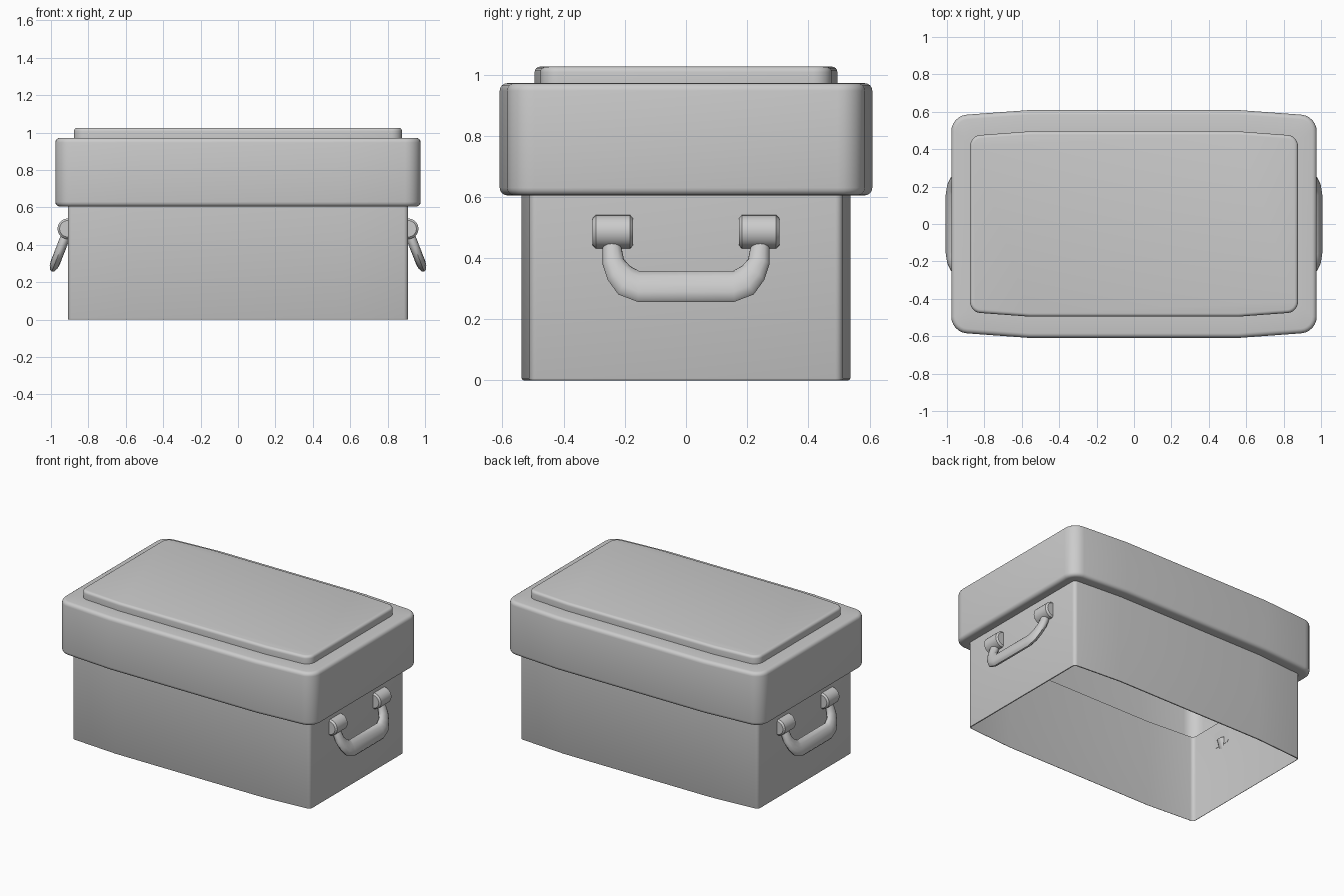
import bpy
from math import sin, cos, pi, atan, sqrt
from mathutils import Vector

if "Cube" in bpy.data.objects:
    bpy.data.objects.remove(bpy.data.objects["Cube"])

SLOPE, BREAK = 0.0735, 0.56   # long sides bow: flat middle, tapering ends


def make_object(name, verts, faces, angle=0.6):
    mesh = bpy.data.meshes.new(name)
    mesh.from_pydata(verts, [], faces)
    ob = bpy.data.objects.new(name, mesh)
    bpy.context.collection.objects.link(ob)
    bpy.ops.object.select_all(action='DESELECT')
    ob.select_set(True)
    bpy.context.view_layer.objects.active = ob
    bpy.ops.object.shade_smooth_by_angle(angle=angle)
    return ob


def outline(hx, hy, r, z, inset=0.0, seg=6):
    """Bowed rectangle with rounded corners, counter-clockwise."""
    hx, hy, r = hx - inset, hy - inset, max(r - inset, 0.006)
    cx = hx - r
    cy = hy - SLOPE * (cx - BREAK) - r * sqrt(1 + SLOPE ** 2)
    end = pi / 2 - atan(SLOPE)
    q = [(cx + r * cos(end * i / seg), cy + r * sin(end * i / seg)) for i in range(seg + 1)]
    q.append((BREAK, hy))
    q += [(-x, y) for x, y in reversed(q)]
    q += [(-x, -y) for x, y in q]
    return [(x, y, z) for x, y in q]


def loft(name, rings, cap_start=False, cap_end=False, angle=0.6):
    n = len(rings[0])
    verts = [p for ring in rings for p in ring]
    faces = [(k * n + i, k * n + (i + 1) % n, (k + 1) * n + (i + 1) % n, (k + 1) * n + i)
             for k in range(len(rings) - 1) for i in range(n)]
    if cap_start:
        faces.append(tuple(reversed(range(n))))
    if cap_end:
        faces.append(tuple(range(len(verts) - n, len(verts))))
    return make_object(name, verts, faces, angle)


def rounded(shape, z, b, top, seg=4):
    """Rings of a rounded edge reaching height z."""
    out = []
    for i in range(seg + 1):
        a = pi / 2 * i / seg
        if top:
            out.append(outline(*shape, z - b + b * sin(a), b * (1 - cos(a))))
        else:
            out.append(outline(*shape, z + b - b * cos(a), b * (1 - sin(a))))
    return out


def mirror(ob, y=False):
    m = ob.modifiers.new("mirror", 'MIRROR')
    m.use_axis = (True, y, False)
    m.use_mirror_merge = False


body = (0.91, 0.537, 0.025)
lid = (0.977, 0.609, 0.09)
panel = (0.877, 0.495, 0.06)

# Body walls, open underneath
loft("body", rounded(body, 0.0, 0.007, False, 2) + [outline(*body, 0.605)])

# Hollow lid with a flange to the body
loft("lid", [outline(*body, 0.605)] + rounded(lid, 0.605, 0.025, False)
     + rounded(lid, 0.972, 0.025, True) + [outline(*panel, 0.972)])

# Raised panel on the lid
loft("top_panel", [outline(*panel, 0.972)] + rounded(panel, 1.026, 0.018, True), cap_end=True)

# Handle brackets: half-round knuckles against the end walls
R, zc = 0.055, 0.486
rings = []
for y, s in ((0.173, 0.8), (0.183, 1.0), (0.295, 1.0), (0.305, 0.8)):
    arc = [(0.91 + R * s * cos(a), y, zc + R * s * sin(a))
           for a in (-pi / 2 + pi * i / 12 for i in range(13))]
    ring = [(0.908, y, zc - R * s)] + arc + [(0.908, y, zc + R * s)]
    rings.append(ring[::-1])
mirror(loft("handle_bracket", rings, True, True, 0.5), y=True)

# Handle bar: flattened tube, thicker in the grip, hanging at a tilt
half = [(0.242, 0.480, 0.030), (0.242, 0.435, 0.031), (0.238, 0.388, 0.036),
        (0.219, 0.351, 0.044), (0.190, 0.321, 0.053), (0.155, 0.307, 0.054)]
path = half + [(-y, z, w) for y, z, w in reversed(half)]
down = Vector((0.39, 0, -1)).normalized()
side = Vector((1, 0, 0.39)).normalized()
pts = [Vector((0.926 + 0.39 * (0.435 - z), y, z)) for y, z, w in path]
rings = []
for i, p in enumerate(pts):
    a, b = pts[max(i - 1, 0)], pts[min(i + 1, len(pts) - 1)]
    t = (b - a).normalized()
    n = side.cross(t).normalized()
    w = path[i][2]
    rings.append([tuple(p + n * w * cos(k * pi / 6) + t.cross(n) * 0.026 * sin(k * pi / 6))
                  for k in range(12)])
mirror(loft("handle_bar", rings, True, True, 0.7))
